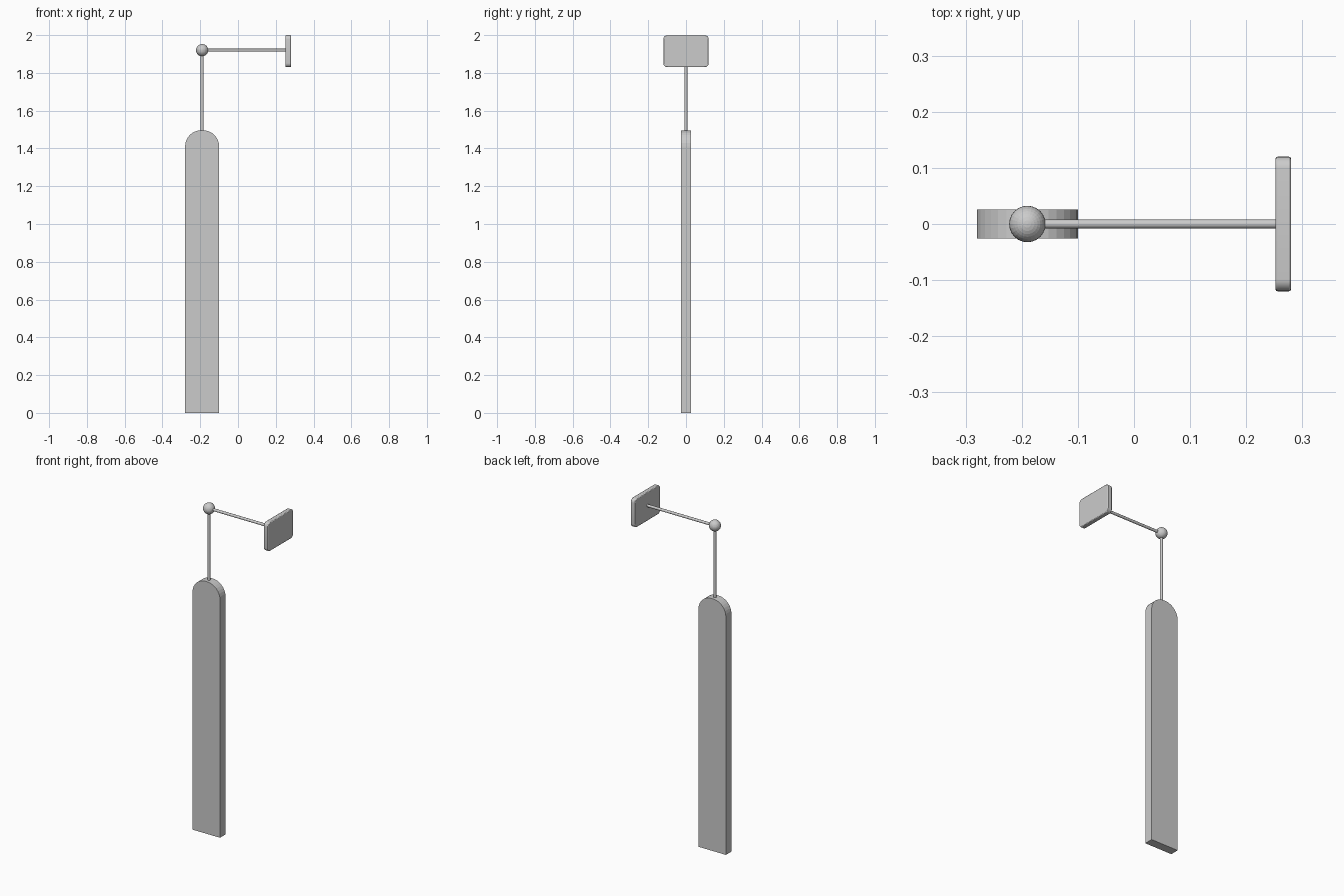
import bpy, bmesh
from math import pi, cos, sin
from mathutils import Vector

if "Cube" in bpy.data.objects:
    bpy.data.objects.remove(bpy.data.objects["Cube"])


def arc(cx, cy, r, start, segs):
    """Quarter arc of points, counter-clockwise from a start angle."""
    return [(cx + r * cos(start + pi / 2 * i / segs),
             cy + r * sin(start + pi / 2 * i / segs)) for i in range(segs + 1)]


def extruded(name, points, direction):
    """Solid made by extruding a closed planar outline."""
    bm = bmesh.new()
    face = bm.faces.new([bm.verts.new(p) for p in points])
    ext = bmesh.ops.extrude_face_region(bm, geom=[face])
    moved = [g for g in ext["geom"] if isinstance(g, bmesh.types.BMVert)]
    bmesh.ops.translate(bm, verts=moved, vec=Vector(direction))
    bmesh.ops.recalc_face_normals(bm, faces=bm.faces[:])
    mesh = bpy.data.meshes.new(name)
    bm.to_mesh(mesh)
    bm.free()
    obj = bpy.data.objects.new(name, mesh)
    bpy.context.collection.objects.link(obj)
    return obj


def smooth(obj):
    bpy.ops.object.select_all(action='DESELECT')
    obj.select_set(True)
    bpy.context.view_layer.objects.active = obj
    bpy.ops.object.shade_smooth_by_angle()


def rod(name, a, b, r):
    a, b = Vector(a), Vector(b)
    d = b - a
    bpy.ops.mesh.primitive_cylinder_add(
        vertices=16, radius=r, depth=d.length, location=(a + b) / 2,
        rotation=d.to_track_quat('Z', 'Y').to_euler())
    bpy.context.object.name = name
    smooth(bpy.context.object)


PX, JZ = -0.19, 1.92   # post axis and joint height

# tall flat body with rounded top
w, h, r = 0.09, 1.496, 0.085
outline = [(-w, 0), (w, 0)] + arc(w - r, h - r, r, 0, 8) + arc(r - w, h - r, r, pi / 2, 8)
extruded("body_panel", [(PX + x, -0.026, z) for x, z in outline], (0, 0.052, 0))

# upright rod, ball joint and side arm
rod("upright_rod", (PX, 0, 1.46), (PX, 0, JZ), 0.008)
rod("side_arm", (PX, 0, JZ), (0.26, 0, JZ), 0.008)
bpy.ops.mesh.primitive_uv_sphere_add(segments=24, ring_count=16, radius=0.0325,
                                     location=(PX, 0, JZ))
bpy.context.object.name = "ball_joint"

# rounded end plate
hw, hh, r = 0.12, 0.085, 0.022
plate = (arc(hw - r, hh - r, r, 0, 6) + arc(r - hw, hh - r, r, pi / 2, 6)
         + arc(r - hw, r - hh, r, pi, 6) + arc(hw - r, r - hh, r, 1.5 * pi, 6))
end_plate = extruded("end_plate", [(0.252, y, 1.915 + z) for y, z in plate], (0.028, 0, 0))
bev = end_plate.modifiers.new("edge_bevel", 'BEVEL')
bev.width, bev.segments, bev.angle_limit = 0.004, 2, 1.0
smooth(end_plate)
